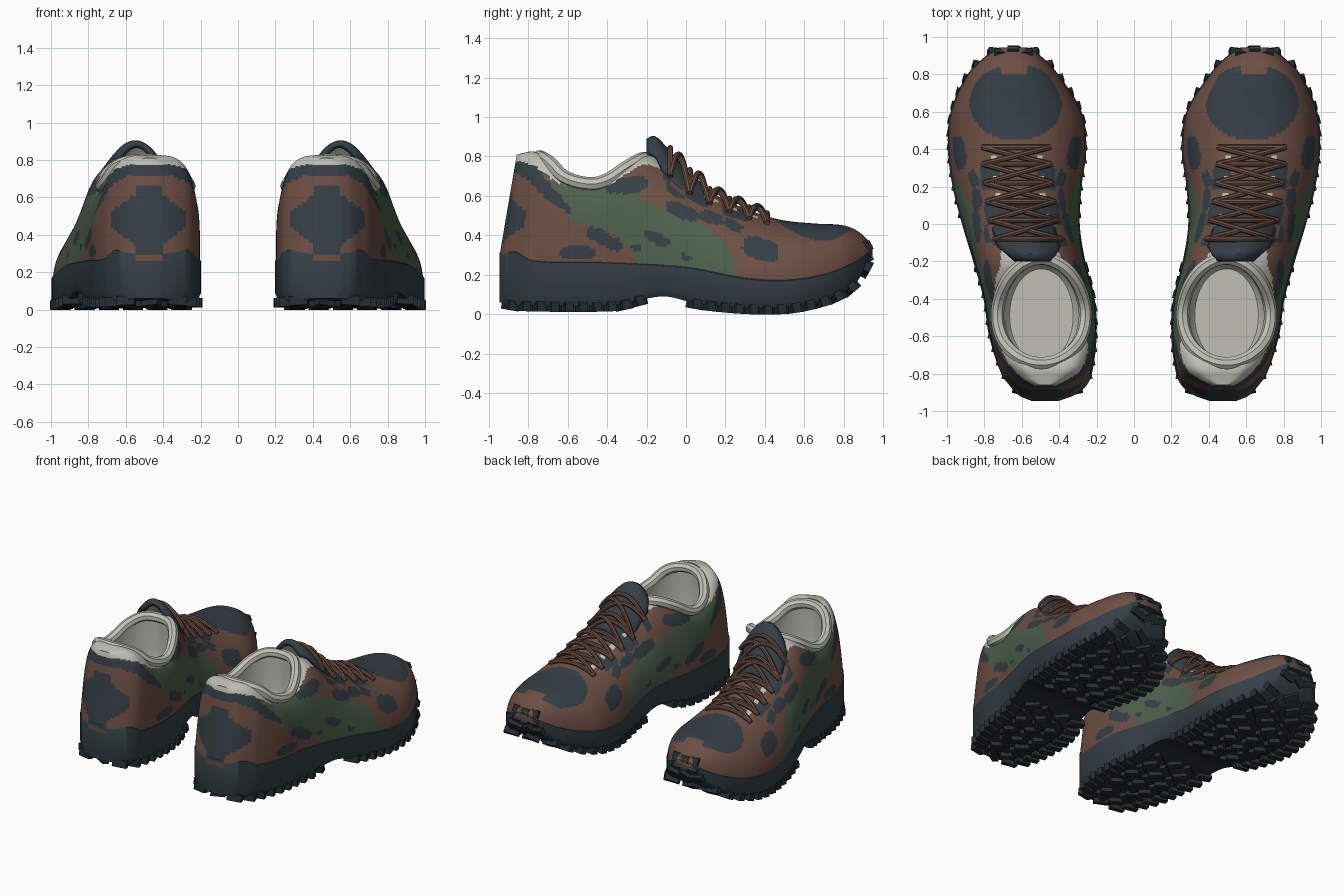
import bpy, bmesh, math
from mathutils import Matrix, Vector

if "Cube" in bpy.data.objects:
    bpy.data.objects.remove(bpy.data.objects["Cube"])


def material(name, rgb):
    m = bpy.data.materials.new(name)
    m.use_nodes = True
    m.diffuse_color = (*rgb, 1)
    bsdf = next(n for n in m.node_tree.nodes if n.type == 'BSDF_PRINCIPLED')
    bsdf.inputs["Base Color"].default_value = (*rgb, 1)
    bsdf.inputs["Roughness"].default_value = 0.8
    return m


BROWN, SLATE, GREEN, LINING, RUBBER = range(5)
MATS = [material("brown_fabric", (.15, .078, .056)), material("slate", (.034, .05, .06)),
        material("green_fabric", (.073, .117, .073)), material("light_lining", (.53, .53, .47)),
        material("dark_rubber", (.019, .027, .031))]


def curve(*pts):
    """Smooth function through (y, value) pairs."""
    def slope(i):
        a, b = pts[max(i - 1, 0)], pts[min(i + 1, len(pts) - 1)]
        return (b[1] - a[1]) / (b[0] - a[0])

    def f(y):
        y = min(max(y, pts[0][0]), pts[-1][0])
        i = max(k for k in range(len(pts) - 1) if pts[k][0] <= y)
        (ya, va), (yb, vb) = pts[i], pts[i + 1]
        h = yb - ya
        t = (y - ya) / h
        s = t * t * (3 - 2 * t)
        return (va + (vb - va) * s + h * slope(i) * t * (1 - t) ** 2
                - h * slope(i + 1) * t * t * (1 - t))
    return f


# Shape of one shoe as functions along its length
END = .945
inner = curve((-END, .40), (-.92, .33), (-.87, .26), (-.8, .225), (-.6, .2), (-.4, .21), (-.2, .26), (0, .29),
              (.2, .28), (.4, .255), (.6, .28), (.8, .405), (.9, .5), (END, .57))
outer = curve((-END, .55), (-.92, .61), (-.87, .66), (-.8, .71), (-.6, .775), (-.4, .805), (-.2, .86), (0, .92),
              (.2, .97), (.4, .995), (.6, .98), (.8, .89), (.9, .79), (END, .72))
ridge = curve((-END, .475), (-.5, .49), (-.2, .53), (0, .585), (.3, .625), (.6, .635), (END, .645))
top = curve((-END, .81), (-.85, .825), (-.75, .79), (-.65, .715), (-.5, .68), (-.4, .70), (-.3, .765),
            (-.2, .81), (-.1, .765), (0, .69), (.1, .63), (.2, .58), (.3, .535), (.4, .5), (.5, .475),
            (.65, .46), (.8, .45), (.88, .415), (END, .35))
sole_top = curve((-END, .30), (-.87, .32), (-.78, .275), (-.4, .265), (0, .24), (.3, .185),
                 (.5, .175), (.7, .205), (.85, .265), (END, .33))
sole_low = curve((-END, .06), (-.85, .045), (-.35, .045), (-.22, .075), (-.1, .09), (.05, .055), (.3, .03),
                 (.5, .03), (.65, .055), (.78, .1), (.87, .17), (END, .3))
power = curve((-END, 4.5), (-.4, 4.5), (-.2, 2.7), (0, 2.05), (.3, 2), (.6, 2.3), (END, 2.3))


def clamp(v):
    return min(max(v, 0), 1)


def lean(p):
    p.y += .085 * clamp((p.z - .3) / .5) * clamp((-.4 - p.y) / .5)
    return p


def surface(x, y):
    w = outer(y) - ridge(y) if x > ridge(y) else ridge(y) - inner(y)
    u, n = min(abs(x - ridge(y)) / w, 1), power(y)
    return sole_top(y) + (top(y) - sole_top(y)) * (1 - u ** n) ** (1 / n)


def finish(ob, mirror=True):
    bpy.ops.object.select_all(action='DESELECT')
    ob.select_set(True)
    bpy.context.view_layer.objects.active = ob
    bpy.ops.object.shade_smooth_by_angle(angle=math.radians(42))
    if mirror:
        ob.modifiers.new("pair", 'MIRROR').use_mirror_merge = False


def add_mesh(name, bm, mats, fix=True):
    if fix:
        bmesh.ops.recalc_face_normals(bm, faces=bm.faces[:])
    me = bpy.data.meshes.new(name)
    bm.to_mesh(me)
    bm.free()
    for m in mats:
        me.materials.append(m)
    ob = bpy.data.objects.new(name, me)
    bpy.context.collection.objects.link(ob)
    return ob


def loft(rings):
    """Skin closed rings, with ladder shaped end caps."""
    bm = bmesh.new()
    rows = [[bm.verts.new(p) for p in r] for r in rings]
    m = len(rows[0])
    for a, b in zip(rows, rows[1:]):
        for j in range(m):
            bm.faces.new((a[j], a[(j + 1) % m], b[(j + 1) % m], b[j]))
    for r in (rows[0], rows[-1]):
        for j in range(m // 2 - 1):
            bm.faces.new((r[j], r[j + 1], r[m - 2 - j], r[m - 1 - j]))
    return bm


STEPS = 150
stations = [-END * math.cos(math.pi * (.06 + .94 * i / STEPS)) / math.cos(math.pi * .06) for i in range(STEPS + 1)]
stations = [min(max(y, -END), END) for y in stations if y < END] + [END]


def upper_ring(y, count=110):
    n, base, ring = power(y), sole_top(y) - .04, []
    for j in range(count):
        a = math.pi * j / (count - 1)
        c, s = math.cos(a), math.sin(a)
        r = (abs(c) ** n + abs(s) ** n) ** (-1 / n)
        w = (outer(y) if c > 0 else inner(y)) - ridge(y)
        x = ridge(y) + abs(c) * r * w * .985
        ring.append(lean(Vector((x, y, base + s * r * (top(y) - base)))))
    return ring


# Camouflage rules for the upper: (y, z, half length, half height, tilt)
spots = [(-.55, .31, .09, .035, 0), (-.41, .38, .10, .035, -.5), (-.3, .655, .11, .04, .1), (-.15, .385, .07, .027, -.5),
         (0, .29, .03, .015, -.4), (-.02, .52, .09, .035, -.4), (.13, .49, .06, .03, -.3), (.38, .33, .095, .055, -.3),
         (.24, .45, .05, .025, -.5), (-.05, .63, .06, .03, -.6), (-.25, .34, .03, .015, 0)]
green = [(-.72, .68), (-.3, .65), (-.2, .56), (0, .5), (.12, .43), (.22, .33), (.28, .12), (-.2, .12),
         (-.26, .29), (-.36, .41), (-.58, .47)]
heel_band = [(-.95, .72), (-.86, .72), (-.78, .66), (-.7, .57), (-.57, .5), (-.63, .6), (-.72, .69), (-.8, .9), (-.95, .9)]


def inside(poly, y, z):
    hit = False
    for (a, b), (c, d) in zip(poly, poly[1:] + poly[:1]):
        if (b > z) != (d > z) and y < a + (z - b) * (c - a) / (d - b):
            hit = not hit
    return hit


def upper_colour(p):
    off = abs(p.x - ridge(p.y))
    if p.y < -.12 and p.z > top(p.y) - .05:
        return LINING
    if p.y < -.8 and abs(p.x - .48) / .2 + max(abs(p.z - .48) - .04, 0) / .15 < 1:
        return SLATE
    if math.hypot((p.x - .63) / .25, (p.y - .65) / .205) < 1 and p.z > .37 and not (p.y > .8 and off < .07):
        return SLATE
    if -.12 < p.y < .42 and off < .2 and p.z > .47:
        if .105 < off < .135 and math.sin(p.y * 62) > -.3:
            return LINING
        return SLATE if off > .1 and math.sin(p.y * 31) > -.4 else BROWN
    for y, z, ry, rz, t in spots:
        dy, dz = p.y - y, p.z - z
        u, v = dy * math.cos(t) + dz * math.sin(t), dz * math.cos(t) - dy * math.sin(t)
        if (abs(u) / ry) ** 3 + (abs(v) / rz) ** 3 < 1:
            return SLATE
    if inside(heel_band, p.y, p.z):
        return SLATE
    return GREEN if inside(green, p.y, p.z) else BROWN


bm = loft([upper_ring(y) for y in stations])
for f in bm.faces:
    f.material_index = upper_colour(f.calc_center_median())
upper = add_mesh("upper", bm, MATS)

# Foot opening, hollowed out and lined
rings = []
for z, sx, sy in ((.335, .17, .25), (.37, .2, .28), (.55, .215, .295), (.72, .205, .285), (1.2, .205, .285)):
    rings.append([Vector((.495 + sx * math.cos(a), -.49 + sy * math.sin(a), z))
                  for a in (math.tau * k / 48 for k in range(48))])
bm = loft(rings)
for f in bm.faces:
    f.material_index = LINING
cutter = add_mesh("opening_cutter", bm, MATS)
cutter.hide_render = True
cut = upper.modifiers.new("opening", 'BOOLEAN')
cut.operation, cut.solver, cut.object = 'DIFFERENCE', 'EXACT', cutter
bpy.context.view_layer.objects.active = upper
bpy.ops.object.modifier_apply(modifier=cut.name)
bpy.data.objects.remove(cutter)
finish(upper)

# Midsole with slightly tucked lower edge
rings = []
for y in stations:
    a, b, hi, lo = inner(y), outer(y), sole_top(y), sole_low(y)
    edge, tuck = lo + (hi - lo) * .2, .025
    rings.append([Vector(p) for p in ((a + .03, y, hi + .012), (a, y, hi - .005), (a, y, edge), (a + tuck, y, lo),
                                      (b - tuck, y, lo), (b, y, edge), (b, y, hi - .005), (b - .03, y, hi + .012))])
bm = loft(rings)
bm.normal_update()
bmesh.ops.recalc_face_normals(bm, faces=bm.faces[:])
for f in bm.faces:
    f.material_index = 1 if f.normal.z < -.75 else 0
finish(add_mesh("midsole", bm, [MATS[SLATE], MATS[RUBBER]]))

# Tread lugs in angled rows, following the sole
bm = bmesh.new()
for row in range(26):
    y = -.89 + row * .072
    if -.24 < y < -.02:
        continue
    pitch = math.atan2(sole_low(y + .02) - sole_low(y - .02), .04)
    a, b = inner(y), outer(y)
    count = max(3, round((b - a) / .125))
    for k in range(count):
        x = a + .045 + (b - a - .09) * k / (count - 1)
        turn = (.6 if (k + row) % 2 else -.6) if 0 < k < count - 1 else .25 * (1 if k else -1)
        size = Vector((.1, .042, .05))
        bmesh.ops.create_cube(bm, size=1, matrix=Matrix.Translation((x, y, sole_low(y) - .004))
                              @ Matrix.Rotation(pitch, 4, 'X') @ Matrix.Rotation(turn, 4, 'Z')
                              @ Matrix.Diagonal(size).to_4x4())
finish(add_mesh("tread_lugs", bm, [MATS[RUBBER]]))

# Toe bumper wrapping up the tip
bm = bmesh.new()
for k in range(3):
    for z, y in ((.29, .922), (.345, .92)):
        bmesh.ops.create_cube(bm, size=1, matrix=Matrix.Translation((.575 + k * .07, y - .012 * abs(k - 1), z))
                              @ Matrix.Rotation(.45, 4, 'X') @ Matrix.Diagonal((.062, .045, .05, 1)))
finish(add_mesh("toe_bumper", bm, [MATS[RUBBER]]))

# Tongue, slate outside and lined inside
path = curve((-.2, .89), (-.16, .905), (-.1, .85), (0, .735), (.1, .65))
bm = bmesh.new()
grid = []
for i in range(16):
    y = -.2 + .02 * i
    half = .1 + .07 * clamp(i / 4)
    grid.append([bm.verts.new((ridge(y) + .01 + half * u, y, path(y) - .13 * u * u * half / .17))
                 for u in (k / 8 - 1 for k in range(17))])
for r, s in zip(grid, grid[1:]):
    for k in range(16):
        bm.faces.new((r[k], r[k + 1], s[k + 1], s[k]))
tongue = add_mesh("tongue", bm, [MATS[SLATE], MATS[LINING]], fix=False)
shell = tongue.modifiers.new("thickness", 'SOLIDIFY')
shell.thickness, shell.offset, shell.material_offset = .03, -1, 1
finish(tongue)


def tubes(name, paths, radius, mat, closed=False):
    cu = bpy.data.curves.new(name, 'CURVE')
    cu.dimensions, cu.bevel_depth, cu.bevel_resolution = '3D', radius, 2
    cu.use_fill_caps = True
    for pts in paths:
        sp = cu.splines.new('POLY')
        sp.points.add(len(pts) - 1)
        sp.use_cyclic_u = closed
        for q, p in zip(sp.points, pts):
            q.co = (*p, 1)
    cu.materials.append(mat)
    ob = bpy.data.objects.new(name, cu)
    bpy.context.collection.objects.link(ob)
    bpy.ops.object.select_all(action='DESELECT')
    ob.select_set(True)
    bpy.context.view_layer.objects.active = ob
    bpy.ops.object.convert(target='MESH')
    finish(bpy.context.view_layer.objects.active)


# Padded collar around the opening
ring = []
for k in range(64):
    a = math.tau * k / 64
    y = -.5 + .315 * math.sin(a)
    ring.append(lean(Vector((.495 + .235 * math.cos(a), y, top(y) - .02))))
tubes("collar", [ring], .035, MATS[LINING], closed=True)

# Criss-cross laces over the throat
eyelets = [-.08, .02, .12, .22, .32, .41]


def strand(ya, yb, lift):
    pts = []
    for k in range(13):
        u = k / 6 - 1
        y = ya + (yb - ya) * k / 12
        x = ridge(y) + .18 * u
        over = max(surface(x, y), path(y) - .13 * u * u if y < .1 else 0)
        pts.append((x, y, over + lift * (1 - u * u) + .004))
    return pts


laces = [strand(y, y, .012) for y in eyelets]
for ya, yb in zip(eyelets, eyelets[1:]):
    laces += [strand(ya, yb, .022), strand(yb, ya, .034)]
tubes("laces", laces, .015, MATS[BROWN])
